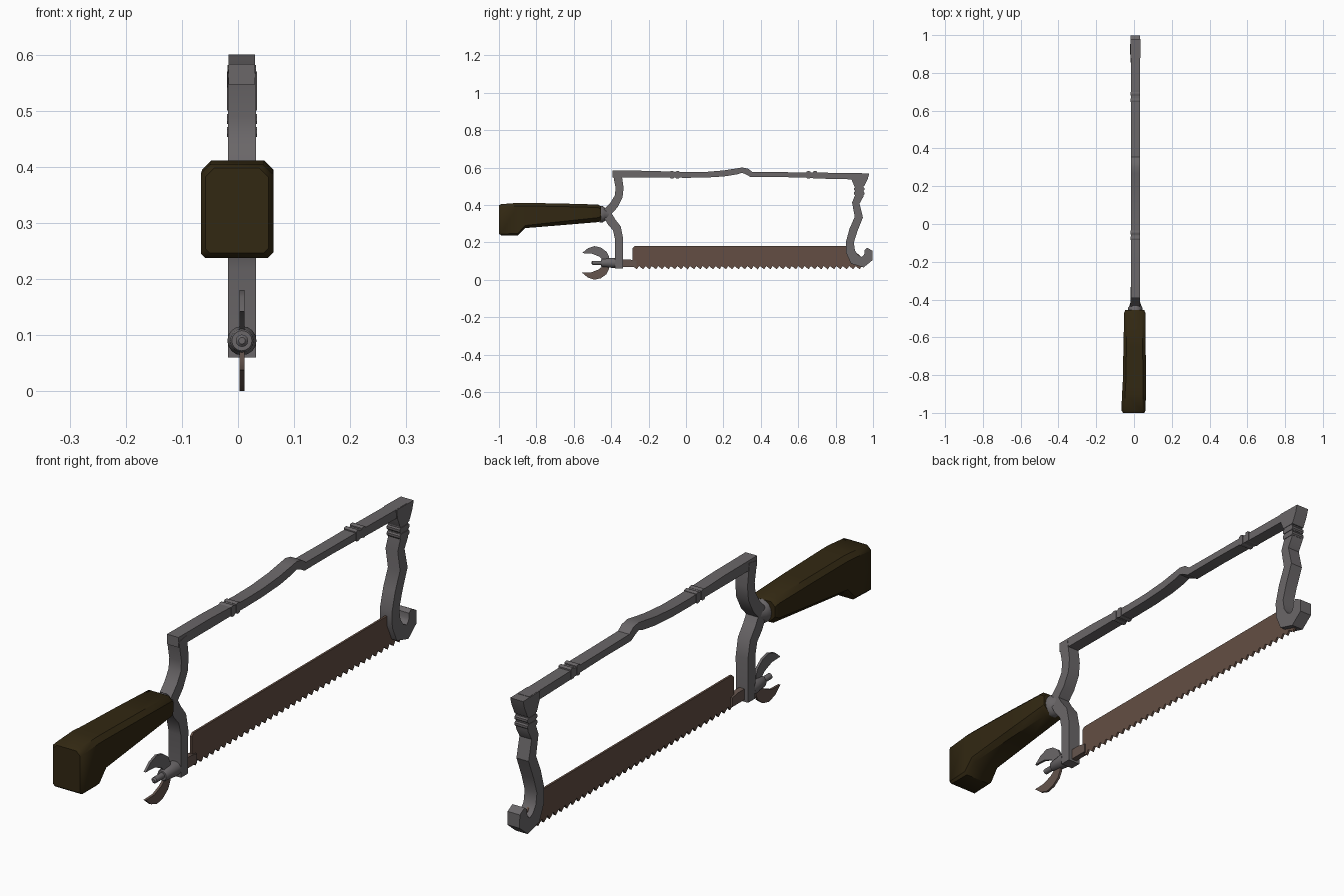
import bpy, bmesh, math
from mathutils import Vector

if "Cube" in bpy.data.objects:
    bpy.data.objects.remove(bpy.data.objects["Cube"])

CX = 0.007  # the metal parts sit slightly off the centre line


def material(name, rgb):
    m = bpy.data.materials.new(name)
    m.diffuse_color = (*rgb, 1)
    m.use_nodes = True
    m.node_tree.nodes["Principled BSDF"].inputs["Base Color"].default_value = m.diffuse_color
    return m


STEEL = material("grey_steel", (0.145, 0.135, 0.14))
BLADE = material("brown_blade", (0.125, 0.076, 0.056))
RUST = material("rusty_steel", (0.13, 0.09, 0.075))
WOOD = material("dark_wood", (0.032, 0.021, 0.006))


def finish(name, bm, mat, angle=35):
    bmesh.ops.remove_doubles(bm, verts=bm.verts, dist=1e-5)
    bmesh.ops.recalc_face_normals(bm, faces=bm.faces)
    me = bpy.data.meshes.new(name)
    bm.to_mesh(me)
    bm.free()
    me.materials.append(mat)
    ob = bpy.data.objects.new(name, me)
    bpy.context.collection.objects.link(ob)
    bpy.ops.object.select_all(action='DESELECT')
    ob.select_set(True)
    bpy.context.view_layer.objects.active = ob
    bpy.ops.object.shade_smooth_by_angle(angle=math.radians(angle))
    return ob


def loft(name, rings, mat, angle=35):
    """Skin a list of equal-length rings and cap both ends."""
    bm = bmesh.new()
    vs = [[bm.verts.new(p) for p in r] for r in rings]
    n = len(vs[0])
    for a, b in zip(vs, vs[1:]):
        for i in range(n):
            bm.faces.new((a[i], a[(i + 1) % n], b[(i + 1) % n], b[i]))
    bm.faces.new(vs[0])
    bm.faces.new(vs[-1])
    return finish(name, bm, mat, angle)


def ribbon(name, path, thick, mat):
    """Rectangular bar along (y, z, width) points, mitred at each bend."""
    rings = []
    for i, (y, z, w) in enumerate(path):
        p = Vector((y, z))
        a = p - Vector(path[i - 1][:2]) if i else None
        b = Vector(path[i + 1][:2]) - p if i < len(path) - 1 else None
        a, b = (a or b).normalized(), (b or a).normalized()
        t = (a + b).normalized()
        nrm = Vector((-t.y, t.x)) * (w / 2 / max(t.dot(a), 0.75))
        l, r = p + nrm, p - nrm
        x0, x1 = CX - thick / 2, CX + thick / 2
        rings.append([(x0, *l), (x1, *l), (x1, *r), (x0, *r)])
    return loft(name, rings, mat)


def plate(name, pts, thick, mat):
    """Flat outline in the yz plane, given a thickness."""
    return loft(name, [[(CX + s * thick / 2, y, z) for y, z in pts] for s in (-1, 1)], mat)


def turned(name, profile, z, mat, n=16, flat=1.0):
    """Round part along y from (y, radius) points."""
    return loft(name, [[(CX + flat * r * math.cos(k * math.tau / n), y,
                         z + r * math.sin(k * math.tau / n)) for k in range(n)]
                       for y, r in profile], mat)


# top bar with its off-centre bump
ribbon("top_bar", [(-.392, .565, .037), (-.20, .564, .037), (-.08, .562, .032),
                   (.0, .560, .030), (.10, .561, .030), (.20, .568, .032),
                   (.27, .579, .032), (.30, .586, .028), (.325, .579, .032), (.35, .563, .028),
                   (.50, .562, .026), (.64, .560, .028), (.70, .557, .032),
                   (.85, .554, .033), (.94, .553, .034)], .047, STEEL)

# raised rings on the bar and on the far arm
for i, y in enumerate((-.075, -.045, .655, .69)):
    ribbon(f"bar_ring_{i}", [(y - .010, .561, .034), (y - .005, .561, .040),
                             (y + .005, .561, .040), (y + .010, .561, .034)], .051, STEEL)
for i, z in enumerate((.485, .462)):
    ribbon(f"arm_ring_{i}", [(.926, z + .009, .048), (.926, z + .004, .056),
                             (.926, z - .004, .056), (.926, z - .009, .048)], .054, STEEL)

# near arm, bowed back to meet the handle
ribbon("near_arm", [(-.368, .570, .046), (-.355, .49, .042), (-.36, .445, .042),
                    (-.385, .400, .045), (-.425, .357, .046), (-.40, .312, .048),
                    (-.37, .275, .045), (-.358, .22, .043), (-.358, .06, .042)], .05, STEEL)

# far arm, ending in a curled hook
plate("far_corner", [(.88, .57), (.98, .568), (.972, .54), (.953, .50),
                     (.90, .50), (.885, .535)], .053, STEEL)
ribbon("far_arm", [(.930, .55, .06), (.925, .50, .046), (.927, .45, .044),
                   (.908, .41, .038), (.924, .335, .042), (.895, .265, .044),
                   (.876, .20, .042), (.880, .15, .048), (.902, .108, .055),
                   (.945, .094, .05), (.974, .118, .05), (.976, .148, .042),
                   (.962, .165, .018)], .05, STEEL)

# toothed blade
y0, y1, teeth = -.285, .94, 36
step = (y1 - y0) / teeth
outline = [(y0, .17), (y0 + .012, .181), (.87, .181), (y1, .12)]
for k in range(teeth, 0, -1):
    outline += [(y0 + k * step, .073), (y0 + (k - .35) * step, .056)]
outline.append((y0, .073))
plate("blade", outline, .008, BLADE)

# blade clamp, tension screw and its hub
plate("blade_clamp", [(-.345, .068), (-.345, .108), (-.30, .108), (-.265, .102),
                      (-.265, .068)], .022, RUST)
turned("tension_screw", [(-.505, .006), (-.50, .011), (-.33, .011)], .09, STEEL, 12)
turned("nut_hub", [(-.455, .018), (-.45, .021), (-.40, .026), (-.378, .026)], .09, STEEL)

# wing nut: the upper wing is clean, the lower one rusty
wing = [(-.556, .052), (-.525, .078), (-.49, .090), (-.455, .082), (-.425, .060),
        (-.412, .034), (-.412, .012), (-.44, .012), (-.465, .034), (-.505, .050)]
for name, s, mat in (("upper_wing", 1, STEEL), ("lower_wing", -1, RUST)):
    plate(name, [(y, .09 + s * h) for y, h in wing], .009, mat)

# bolster between the frame and the handle
turned("bolster", [(-.462, .043), (-.445, .043), (-.435, .036), (-.40, .024)], .35, STEEL, 16, .9)

# wooden handle with a dropped heel: y, bottom, top, left, right, bottom chamfer
sections = [(-1.0, .246, .398, -.058, .054, .008), (-.988, .237, .404, -.066, .061, .008),
            (-.90, .237, .411, -.064, .063, .010), (-.86, .276, .411, -.060, .063, .014),
            (-.65, .293, .407, -.056, .062, .020), (-.47, .308, .402, -.052, .060, .024),
            (-.455, .316, .392, -.046, .054, .024)]
rings = []
for y, b, t, l, r, c in sections:
    d = .016
    rings.append([(l + c, y, b), (r - c, y, b), (r, y, b + c), (r, y, t - d),
                  (r - d, y, t), (l + d, y, t), (l, y, t - d), (l, y, b + c)])
loft("handle", rings, WOOD, 40)
